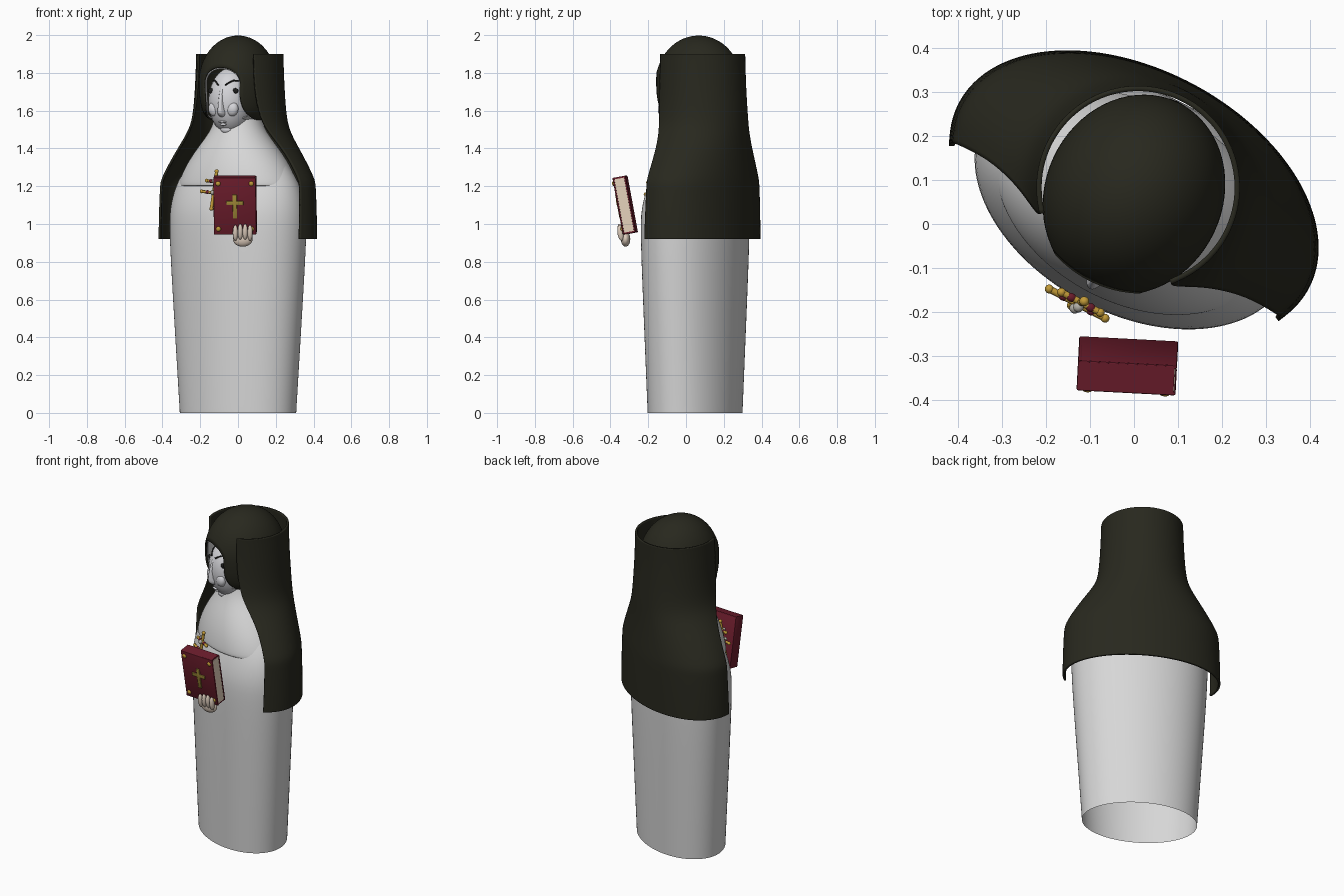
import bpy, bmesh, math
from mathutils import Matrix, Vector
from math import sin, cos, asin, pi, radians, sqrt

if "Cube" in bpy.data.objects:
    bpy.data.objects.remove(bpy.data.objects["Cube"])


def place(x, y, z, turn, rx=0, ry=0):
    """Position with a turn about z, then leans about x and y (degrees)."""
    return (Matrix.Translation((x, y, z)) @ Matrix.Rotation(radians(turn), 4, 'Z')
            @ Matrix.Rotation(radians(rx), 4, 'X') @ Matrix.Rotation(radians(ry), 4, 'Y'))


HEAD = place(0, .067, 0, -25)
VEIL = place(0, .065, 0, -28)
ROBE = place(0, .048, 0, -28)
BOOK = place(-.015, -.322, 1.1, -3, rx=10.5)
CROSS = place(-.127, -.18, 1.18, -27, rx=-6, ry=6)
WORLD = Matrix()


def material(name, r, g, b):
    m = bpy.data.materials.new(name)
    m.use_nodes = True
    m.diffuse_color = (r, g, b, 1)
    m.node_tree.nodes["Principled BSDF"].inputs["Base Color"].default_value = (r, g, b, 1)
    return m


BLACK = material("black cloth", .021, .021, .013)
WHITE = material("white cloth", .68, .68, .68)
FACE = material("pale face", .67, .67, .7)
INK = material("dark ink", .012, .012, .012)
RED = material("red leather", .15, .012, .025)
PAPER = material("cream paper", .78, .64, .5)
SKIN = material("hand skin", .72, .6, .5)
GOLD = material("gold", .55, .33, .04)
AGED = material("aged gold", .36, .26, .04)
SILVER = material("silver", .45, .43, .38)


def finish(name, bm, mat, matrix, smooth=True):
    bmesh.ops.recalc_face_normals(bm, faces=bm.faces)
    me = bpy.data.meshes.new(name)
    bm.to_mesh(me)
    bm.free()
    me.materials.append(mat)
    ob = bpy.data.objects.new(name, me)
    bpy.context.collection.objects.link(ob)
    ob.matrix_world = matrix
    if smooth:
        bpy.ops.object.select_all(action='DESELECT')
        ob.select_set(True)
        bpy.context.view_layer.objects.active = ob
        bpy.ops.object.shade_smooth_by_angle(angle=radians(40))
    return ob


def grid(name, rows, mat, closed, matrix, thick=0, sub=2):
    """Skin a list of point rows, then smooth and optionally thicken it."""
    bm = bmesh.new()
    vs = [[bm.verts.new(p) for p in row] for row in rows]
    n = len(rows[0])
    for a, b in zip(vs, vs[1:]):
        for i in range(n if closed else n - 1):
            j = (i + 1) % n
            bm.faces.new((a[i], a[j], b[j], b[i]))
    ob = finish(name, bm, mat, matrix)
    m = ob.modifiers.new("smooth", 'SUBSURF')
    m.levels = m.render_levels = sub
    m.boundary_smooth = 'PRESERVE_CORNERS'
    if thick:
        m = ob.modifiers.new("thickness", 'SOLIDIFY')
        m.thickness = thick
        m.offset = -1


def ring(z, a, b, n=32):
    return [(a * cos(2 * pi * i / n), b * sin(2 * pi * i / n), z) for i in range(n)]


def arc(z, a, b, dip, back, n=28):
    """Arc around the back, reaching dip degrees forward of the sides."""
    d = radians(dip)
    return [(a * cos(t), back + b * sin(t), z)
            for t in (-d + (pi + 2 * d) * i / n for i in range(n + 1))]


def ball(name, centre, size, mat, matrix, lean=0):
    bm = bmesh.new()
    bmesh.ops.create_uvsphere(bm, u_segments=24, v_segments=16, radius=1)
    m = place(*centre, 0, rx=lean) @ Matrix.Diagonal((*size, 1))
    bmesh.ops.transform(bm, matrix=m, verts=bm.verts)
    finish(name, bm, mat, matrix)


def box(name, centre, size, mat, matrix, bevel=0.0):
    bm = bmesh.new()
    bmesh.ops.create_cube(bm, size=1)
    m = Matrix.Translation(centre) @ Matrix.Diagonal((*size, 1))
    bmesh.ops.transform(bm, matrix=m, verts=bm.verts)
    if bevel:
        bmesh.ops.bevel(bm, geom=bm.edges[:], offset=bevel, segments=2, affect='EDGES', profile=0.5)
    finish(name, bm, mat, matrix, bevel > 0)


def rod(name, points, radius, mat, matrix):
    cu = bpy.data.curves.new(name, 'CURVE')
    cu.dimensions = '3D'
    cu.bevel_depth = radius
    cu.bevel_resolution = 2
    cu.use_fill_caps = True
    sp = cu.splines.new('POLY')
    sp.points.add(len(points) - 1)
    for p, co in zip(sp.points, points):
        p.co = (*co, 1)
    cu.materials.append(mat)
    ob = bpy.data.objects.new(name, cu)
    bpy.context.collection.objects.link(ob)
    ob.matrix_world = matrix


# Robe, open at the hem
grid("robe", [ring(*r) for r in (
    (0, .33, .226), (.02, .331, .227), (.5, .363, .242), (.95, .392, .256), (1.08, .39, .252),
    (1.2, .362, .215), (1.3, .30, .175), (1.4, .22, .15), (1.52, .12, .11))], WHITE, True, ROBE)

# Bib over the chest with a folded lower lip
grid("bib", [ring(*r) for r in (
    (1.215, .29, .18), (1.2, .325, .218), (1.2, .335, .228), (1.215, .338, .23), (1.3, .30, .217),
    (1.39, .235, .188), (1.46, .175, .155), (1.52, .135, .13), (1.6, .12, .11))], WHITE, True, ROBE)

# Long veil, open at the front
grid("veil", [arc(*r) for r in (
    (1.9, .232, .232, 43, .02), (1.88, .232, .232, 43, .02), (1.72, .238, .236, 43, .02),
    (1.56, .25, .248, 36, .018), (1.48, .28, .255, 27, .012), (1.38, .353, .265, 19, .005),
    (1.24, .438, .281, 18, 0), (1.2, .443, .283, 18, 0), (1.05, .449, .286, 19, 0),
    (.94, .451, .287, 20, 0), (.92, .451, .287, 20, 0))], BLACK, False, VEIL, thick=.012)


def cowl(name, size, half_width, rise, end, mat, thick):
    """Egg-shaped shell around the head, open for the face down to the chin."""
    rows, n, steps = [], 48, 14
    for k in range(steps + 1):
        row = []
        for i in range(n):
            p = 2 * pi * i / n
            tall = rise / size[2] if sin(p) > 0 else 1
            reach = 1 / sqrt((cos(p) * size[0] / half_width) ** 2 + (sin(p) / tall) ** 2)
            start = asin(min(reach, .999)) + radians(40) * max(0, -sin(p)) ** 10
            t = start + (radians(end) - start) * k / steps
            h = sin(t) * sin(p)
            # below the middle the sides fall almost straight
            full = max(.05, 1 - h * h) ** -.35 if h < 0 else 1
            drop = size[2] if h > 0 else size[2] - .03
            row.append((size[0] * sin(t) * cos(p) * full, -size[1] * cos(t) * full, 1.75 + drop * h))
        rows.append(row)
    grid(name, rows, mat, True, HEAD, thick=thick, sub=1)


cowl("hood", (.203, .233, .25), .106, .08, 179.5, BLACK, .008)
cowl("wimple", (.19, .221, .235), .098, .072, 70, WHITE, .005)

# Face
FC, FS = Vector((0, -.083, 1.65)), (.118, .138, .178)


def on_face(u, z, lift=.002):
    k = max(0, 1 - (u / FS[0]) ** 2 - ((z - FC.z) / FS[2]) ** 2)
    return (u, FC.y - FS[1] * sqrt(k) - lift, z)


ball("face", FC, FS, FACE, HEAD)
grid("nose", [[(w, on_face(0, z)[1] + .02, z), (w * .5, on_face(0, z)[1] - d, z),
               (-w * .5, on_face(0, z)[1] - d, z), (-w, on_face(0, z)[1] + .02, z)]
              for z, w, d in ((1.74, .014, 0), (1.68, .016, .008), (1.61, .022, .02),
                              (1.585, .028, .025), (1.57, .022, .01), (1.565, .01, -.01))],
     FACE, False, HEAD)
ball("upper_lip", on_face(0, 1.54), (.024, .008, .006), FACE, HEAD)
ball("lower_lip", on_face(0, 1.527), (.02, .009, .007), FACE, HEAD)
ball("chin", on_face(0, 1.5, -.012), (.032, .022, .022), FACE, HEAD)
for side, s in (("left", 1), ("right", -1)):
    ball(side + "_eye", on_face(s * .071, 1.705, 0), (.017, .008, .014), INK, HEAD)
    rod(side + "_eyebrow", [on_face(s * u, z) for u, z in
                            ((.02, 1.735), (.038, 1.75), (.056, 1.76), (.075, 1.757))], .004, INK, HEAD)
    ball(side + "_cheek", on_face(s * .05, 1.61, -.02), (.036, .026, .04), FACE, HEAD)

# Book, leaning out at the top; its spine faces the model's right
W, T, H = .225, .07, .305
for name, s in (("front", -1), ("back", 1)):
    box("book_" + name + "_cover", (0, s * (T / 2 - .0045), 0), (W, .009, H), RED, BOOK, .004)
for name, s in (("top", 1), ("bottom", -1)):
    box("book_" + name + "_edge", (-.002, 0, s * (H / 2 - .005)), (W - .006, T - .006, .01), RED, BOOK)
box("book_spine", (-W / 2 + .006, 0, 0), (.012, T, H), RED, BOOK, .004)
box("book_pages", (0, 0, 0), (W - .006, T - .016, H - .018), PAPER, BOOK)
box("book_cross_post", (0, -T / 2 - .003, 0), (.022, .008, .128), AGED, BOOK, .002)
box("book_cross_arm", (0, -T / 2 - .003, .018), (.09, .008, .022), AGED, BOOK, .002)
for sx in (1, -1):
    for sz in (1, -1):
        ball("book_stud", (sx * .088, -T / 2, sz * .122), (.013, .008, .013), GOLD, BOOK)

# Hand holding the book from below
ball("palm", (.025, -.32, .92), (.052, .025, .04), SKIN, WORLD)
for i in range(4):
    ball("finger", (-.014 + .026 * i, -.347, .962 - .006 * abs(i - 1.5)), (.014, .016, .042),
         SKIN, WORLD, lean=8)

# Small double-barred crucifix
rod("crucifix_post", [(0, 0, -.1), (0, 0, .1)], .009, GOLD, CROSS)
for z, w in ((.045, .05), (-.015, .072)):
    rod("crucifix_bar", [(-w, 0, z), (w, 0, z)], .008, GOLD, CROSS)
    for s in (1, -1):
        ball("crucifix_tip", (s * w, 0, z), (.01, .01, .01), GOLD, CROSS)
        ball("crucifix_garnet", (s * w * .5, 0, z), (.012, .01, .01), RED, CROSS)
    ball("crucifix_bead", (0, -.012, z), (.012, .012, .012), SILVER, CROSS)
for z in (-.1, .1):
    ball("crucifix_end", (0, 0, z), (.011, .011, .011), GOLD, CROSS)
